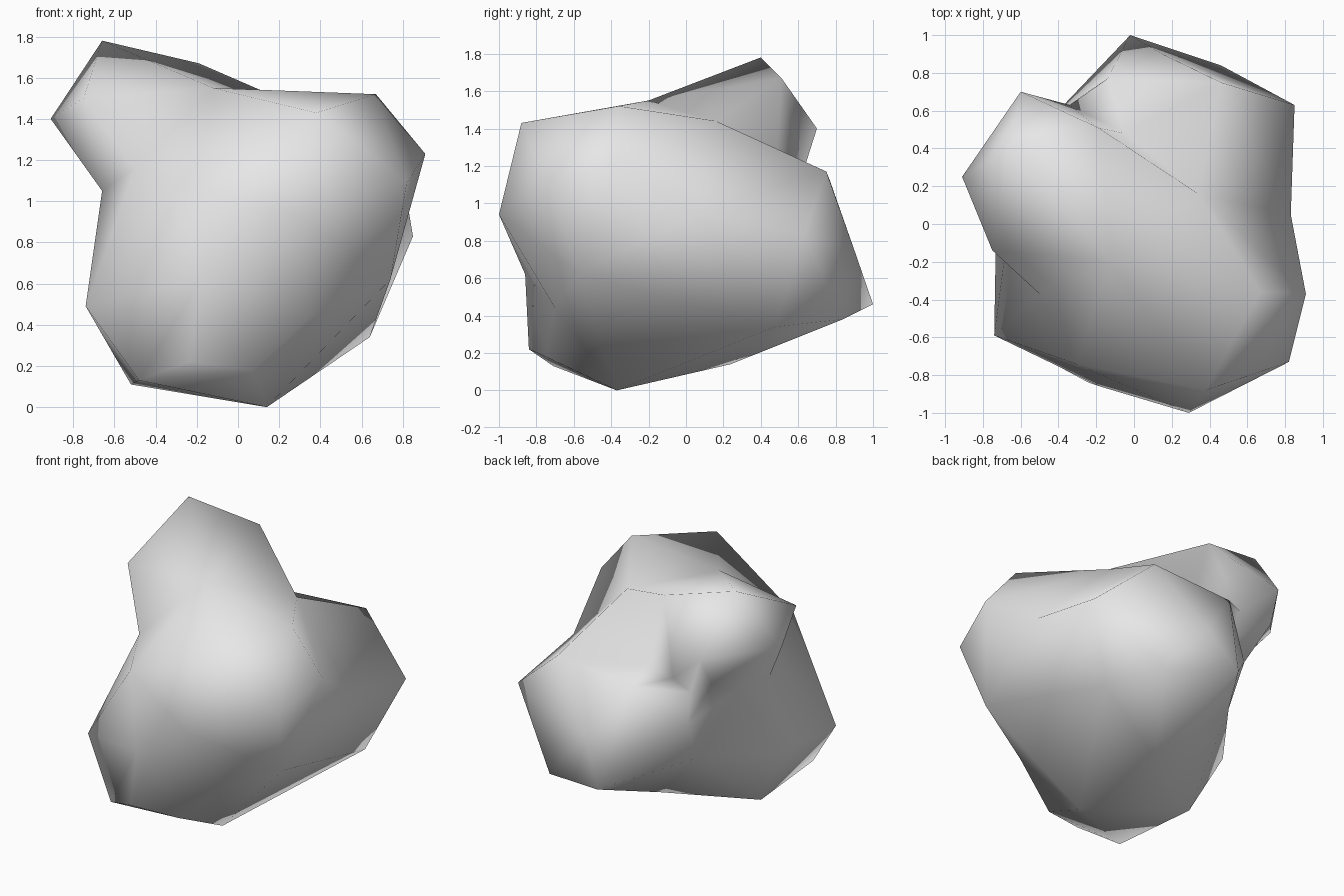
import bpy, bmesh
from mathutils import Vector

CORE = Vector((0, 0, 0.85))

# Corners of the boulder, grouped by region
LOBE = [(-.66, .40, 1.78), (-.91, .25, 1.40), (-.60, .70, 1.40),
        (-.19, .51, 1.67), (-.75, -.14, 1.50)]
NECK = [(-.66, .02, 1.05), (-.58, .27, 1.02), (-.62, .60, 1.20),
        (-.34, .63, 1.18), (-.37, .48, 1.03), (-.05, .48, 1.15),
        (.34, .16, 1.44), (-.12, -.20, 1.55)]
FRONT = [(.67, -.36, 1.52), (.91, -.37, 1.23), (.82, -.73, 1.09),
         (.38, -.88, 1.43), (.29, -1.0, .94), (-.18, -.86, .62),
         (-.31, -.74, 1.10), (-.50, -.37, 1.16)]
SIDES = [(-.74, -.59, .49), (-.73, 0, .53), (-.42, .58, .86),
         (-.40, .45, .57), (.74, -.57, .62), (.83, .05, .95), (.85, .63, .83)]
BACK = [(.46, .75, 1.17), (.15, .90, .75), (-.02, 1.0, .46),
        (.46, .84, .38), (-.14, .77, 1.12)]
BASE = [(.64, .48, .34), (.02, .24, .14), (.14, -.37, 0), (.07, -.75, .18),
        (.35, -.70, .44), (-.24, -.84, .22), (-.48, -.71, .13),
        (-.52, -.08, .11)]

# Skin: wrap the corner directions on a sphere, then pull each to its place
bm = bmesh.new()
place = {}
for p in LOBE + NECK + FRONT + SIDES + BACK + BASE:
    p = Vector(p)
    place[bm.verts.new((p - CORE).normalized())] = p
bmesh.ops.convex_hull(bm, input=bm.verts[:])
for v, p in place.items():
    v.co = p
bmesh.ops.recalc_face_normals(bm, faces=bm.faces[:])
for f in bm.faces:
    f.smooth = True

mesh = bpy.data.meshes.new("boulder")
bm.to_mesh(mesh)
bm.free()

# Plain stone colour
stone = bpy.data.materials.new("light grey stone")
stone.diffuse_color = (0.8, 0.8, 0.8, 1)
mesh.materials.append(stone)
bpy.context.collection.objects.link(bpy.data.objects.new("boulder", mesh))
